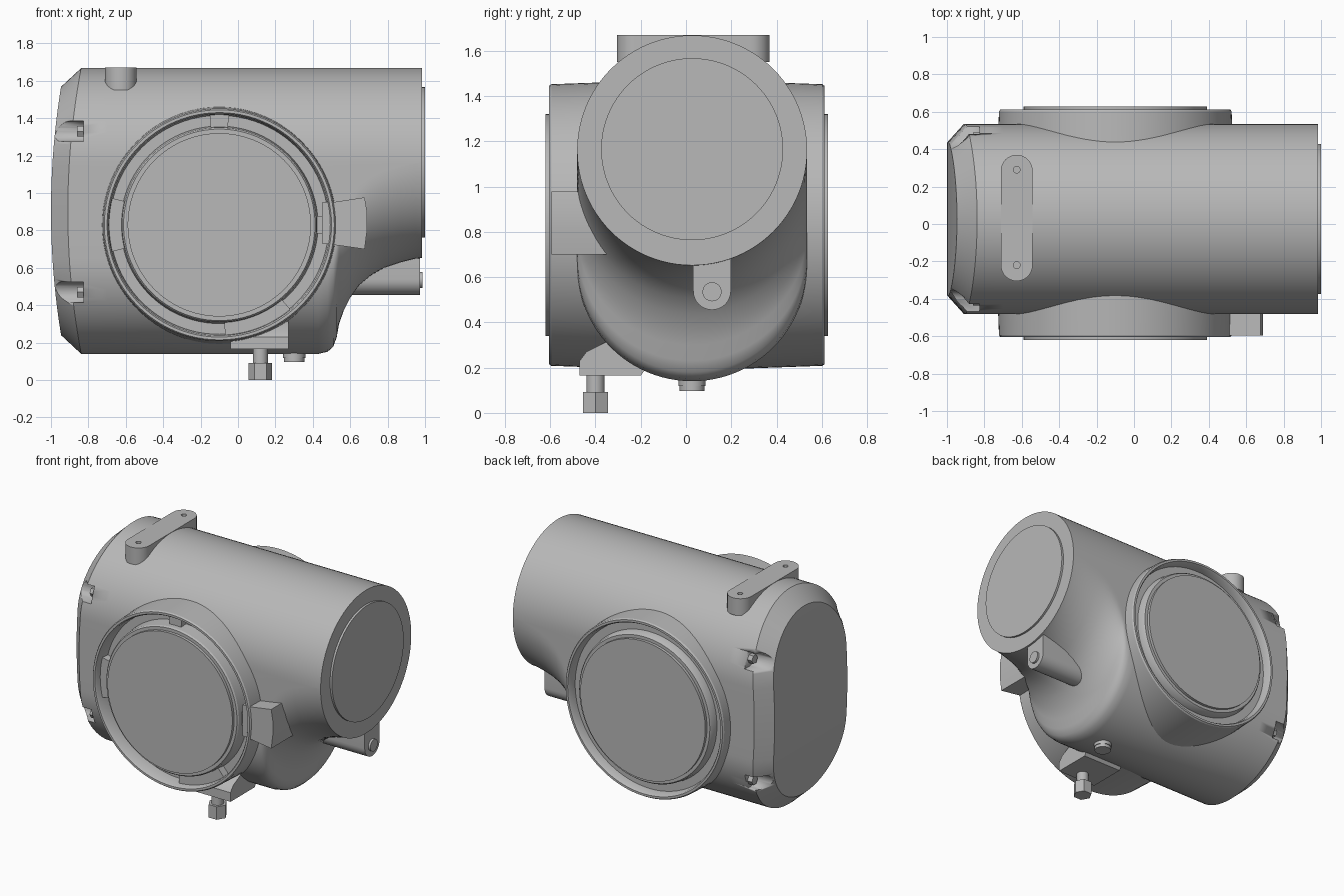
import bpy, bmesh, math
from math import pi, sin, cos, sqrt

if "Cube" in bpy.data.objects:
    bpy.data.objects.remove(bpy.data.objects["Cube"])

grey = bpy.data.materials.new("housing grey")
grey.use_nodes = True
COLOR = (0.48, 0.48, 0.48, 1)
grey.diffuse_color = COLOR
grey.node_tree.nodes["Principled BSDF"].inputs["Base Color"].default_value = COLOR

CY, TOP_Z, LOW_Z, R = 0.027, 1.16, 0.648, 0.508   # housing section
PORT_X, PORT_Z = -0.1, 0.83


def finish(name, bm, smooth=True):
    bmesh.ops.remove_doubles(bm, verts=bm.verts, dist=0.0005)
    bmesh.ops.recalc_face_normals(bm, faces=bm.faces)
    mesh = bpy.data.meshes.new(name)
    bm.to_mesh(mesh)
    bm.free()
    obj = bpy.data.objects.new(name, mesh)
    bpy.context.collection.objects.link(obj)
    mesh.materials.append(grey)
    if smooth:
        smooth_sharp(obj)
    return obj


def smooth_sharp(obj):
    bpy.ops.object.select_all(action='DESELECT')
    obj.select_set(True)
    bpy.context.view_layer.objects.active = obj
    bpy.ops.object.shade_smooth_by_angle(angle=math.radians(32))


def prism(name, pts, axis, lo, hi):
    """Extrude a 2D outline along an axis."""
    place = {'x': lambda u, v, w: (w, u, v),
             'y': lambda u, v, w: (u, w, v),
             'z': lambda u, v, w: (u, v, w)}[axis]
    bm = bmesh.new()
    a, b = ([bm.verts.new(place(u, v, w)) for u, v in pts] for w in (lo, hi))
    bm.faces.new(a)
    bm.faces.new(b)
    for i in range(len(pts)):
        j = (i + 1) % len(pts)
        bm.faces.new((a[i], a[j], b[j], b[i]))
    return finish(name, bm)


def circle(u, v, r, n=32):
    return [(u + r * cos(2 * pi * i / n), v + r * sin(2 * pi * i / n)) for i in range(n)]


def slot(u, v0, v1, r, n=16):
    """Upright slot outline whose end arcs are centred at v0 and v1."""
    arc = [pi * i / n for i in range(n + 1)]
    return ([(u + r * cos(a), v1 + r * sin(a)) for a in arc] +
            [(u - r * cos(a), v0 - r * sin(a)) for a in arc])


def cut(obj, cutters):
    for c in cutters:
        mod = obj.modifiers.new("cut", 'BOOLEAN')
        mod.operation, mod.solver, mod.object = 'DIFFERENCE', 'EXACT', c
        c.hide_render = True
        c.hide_set(True)


# Housing: slot-shaped sections lofted along x, narrowing to the round tube
def section(low, inset=0.0, n=24, straight=6):
    r = R - inset
    half = [(r * sin(pi / 2 * i / n), TOP_Z + r * cos(pi / 2 * i / n)) for i in range(n + 1)]
    half += [(r, TOP_Z + (low - TOP_Z) * i / straight) for i in range(1, straight)]
    half += [(r * cos(pi / 2 * i / n), low - r * sin(pi / 2 * i / n)) for i in range(n + 1)]
    return half + [(-y, z) for y, z in half[-2:0:-1]]


def bulge(z):
    return 0.055 * (1 - ((z - 0.905) / 0.67) ** 2)


bm = bmesh.new()
rings = []
for x, inset in ((-0.945, 0.1), (-0.855, 0.0)):       # bowed, chamfered end
    rings.append([bm.verts.new((x - bulge(z), CY + y, z)) for y, z in section(LOW_Z, inset)])
underside = [(-0.7, 0.14), (0.43, 0.14), (0.48, 0.152), (0.51, 0.18), (0.528, 0.23),
             (0.54, 0.3), (0.565, 0.37), (0.6, 0.44), (0.65, 0.51), (0.71, 0.56),
             (0.78, 0.6), (0.87, 0.63), (0.95, 0.65), (0.985, 0.652)]
for x, bottom in underside:
    rings.append([bm.verts.new((x, CY + y, z)) for y, z in section(bottom + R)])
count = len(rings[0])
for a, b in zip(rings, rings[1:]):
    for i in range(count):
        j = (i + 1) % count
        bm.faces.new((a[i], a[j], b[j], b[i]))
for ring in (rings[0], rings[-1]):                    # end caps in level strips
    for i in range(count // 2):
        quad = [ring[i], ring[i + 1], ring[count - i - 1], ring[(count - i) % count]]
        bm.faces.new(list(dict.fromkeys(quad)))
housing = finish("housing", bm, smooth=False)

# Bolt pockets at the four corners of the chamfered end
pockets = []
for side in (-1, 1):
    for z in (1.33, 0.47):
        outline = [(CY + side * v, z + u) for u, v in slot(0, 0.435, 0.7, 0.055)]
        pockets.append(prism("pocket_cutter", outline, 'x', -1.1, -0.825))
        prism("corner_bolt", circle(CY + side * 0.43, z, 0.033, 6), 'x', -0.86, -0.81)
cut(housing, pockets)
smooth_sharp(housing)

# End plate of the tube
prism("tube_end_plate", circle(CY, 1.165, 0.402, 96), 'x', 0.97, 1.0)


# Round ports, turned about the y axis
def port(name, side, face, floor, steps=96):
    profile = [(0, 0.1), (0.64, 0.1), (0.622, face - 0.01), (0.615, face), (0.6, face),
               (0.592, face - 0.012), (0.585, floor), (0.528, floor), (0.52, face - 0.015),
               (0.512, face - 0.005), (0.49, face - 0.005), (0.49, face + 0.015),
               (0, face + 0.015)]
    bm = bmesh.new()
    loops = []
    for i in range(steps):
        a = 2 * pi * i / steps
        loops.append([bm.verts.new((PORT_X + r * cos(a), side * h, PORT_Z + r * sin(a)))
                      for r, h in profile])
    bmesh.ops.remove_doubles
    for i in range(steps):
        a, b = loops[i], loops[(i + 1) % steps]
        for k in range(len(profile) - 1):
            if profile[k][0] == 0:
                bm.faces.new((a[k], a[k + 1], b[k + 1]))
            elif profile[k + 1][0] == 0:
                bm.faces.new((a[k], a[k + 1], b[k]))
            else:
                bm.faces.new((a[k], a[k + 1], b[k + 1], b[k]))
    return finish(name, bm)


port("front_port", -1, 0.605, 0.505)
port("back_port", 1, 0.612, 0.55)

# Stops in the groove of the front port
for start, end in ((85, 95), (-5, 5), (166, 194), (-87, -50)):
    angles = [math.radians(start + (end - start) * i / 8) for i in range(9)]
    outline = [(PORT_X + r * cos(a), PORT_Z + r * sin(a))
               for r, sweep in ((0.515, angles), (0.595, angles[::-1])) for a in sweep]
    prism("port_stop", outline, 'y', -0.56, -0.49)

# Strap on top with two screw holes
strap = prism("top_strap", slot(-0.627, -0.22, 0.285, 0.085), 'z', 1.55, 1.67)
cut(strap, [prism("hole_cutter", circle(-0.627, y, 0.018, 16), 'z', 1.62, 1.7)
            for y in (-0.22, 0.29)])

# Block beside the front port
block = [(0.45, 0.95), (0.52, 0.953), (0.677, 0.977), (0.69, 0.9),
         (0.69, 0.8), (0.677, 0.7), (0.52, 0.722), (0.45, 0.73)]
prism("side_block", block, 'y', -0.595, -0.3)

# Lug under the tube with its bolt
prism("tube_lug", slot(0.115, 0.538, 0.72, 0.083), 'x', 0.45, 0.972)
prism("lug_bolt", circle(0.115, 0.535, 0.042), 'x', 0.95, 0.987)

# Drain fitting on its pad, and the bottom plug
pad = [(-0.47, 0.165), (-0.2, 0.165), (-0.1, 0.3), (-0.3, 0.34), (-0.44, 0.27), (-0.47, 0.23)]
prism("drain_pad", pad, 'x', -0.04, 0.27)
prism("drain_stem", circle(0.12, -0.4, 0.04), 'z', 0.08, 0.2)
prism("drain_nut", circle(0.12, -0.4, 0.063, 6), 'z', 0.0, 0.092)
prism("plug_neck", circle(0.3, CY, 0.06), 'z', 0.118, 0.2)
prism("plug_head", circle(0.3, CY, 0.055), 'z', 0.096, 0.12)
